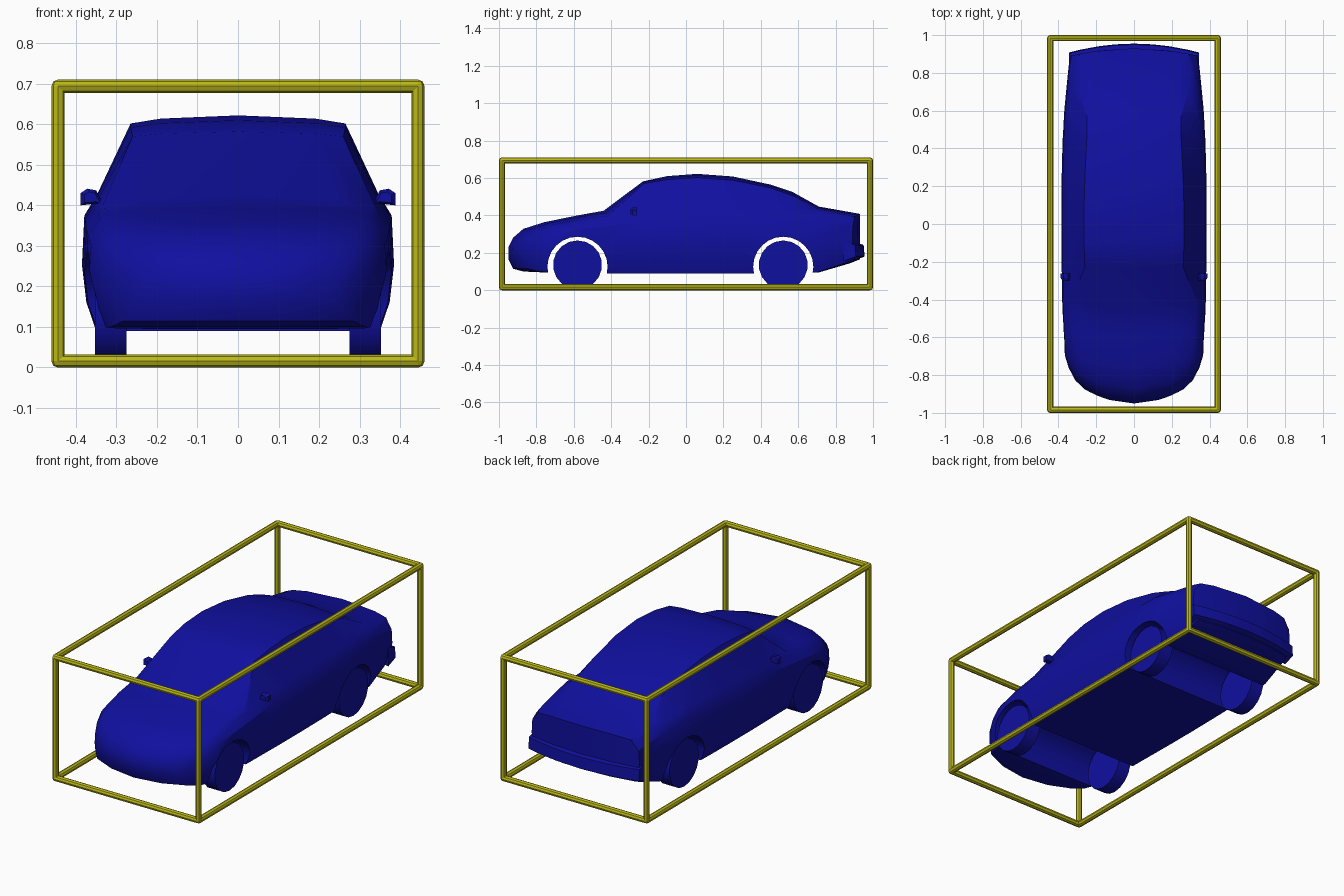
import bpy, bmesh, math
from mathutils import Vector

if "Cube" in bpy.data.objects:
    bpy.data.objects.remove(bpy.data.objects["Cube"])


def material(name, color):
    m = bpy.data.materials.new(name)
    m.diffuse_color = (*color, 1)
    m.use_nodes = True
    m.node_tree.nodes["Principled BSDF"].inputs["Base Color"].default_value = m.diffuse_color
    return m


BLUE = material("blue_paint", (0.005, 0.005, 0.35))
YELLOW = material("yellow_paint", (0.5, 0.48, 0.01))


def loft(name, rings, caps, mat):
    """Skin closed rings of points, closing both ends with the given index tuples."""
    bm = bmesh.new()
    vs = [[bm.verts.new(p) for p in ring] for ring in rings]
    n = len(vs[0])
    for a, b in zip(vs, vs[1:]):
        for i in range(n):
            j = (i + 1) % n
            bm.faces.new((a[i], a[j], b[j], b[i]))
    for ring in (vs[0], vs[-1]):
        for cap in caps:
            bm.faces.new([ring[i] for i in cap])
    bmesh.ops.recalc_face_normals(bm, faces=bm.faces)
    mesh = bpy.data.meshes.new(name)
    bm.to_mesh(mesh)
    bm.free()
    mesh.materials.append(mat)
    obj = bpy.data.objects.new(name, mesh)
    bpy.context.collection.objects.link(obj)
    return obj


def smooth(obj, angle=30):
    bpy.ops.object.select_all(action='DESELECT')
    obj.select_set(True)
    bpy.context.view_layer.objects.active = obj
    bpy.ops.object.shade_smooth_by_angle(angle=math.radians(angle))


def cylinder(name, a, b, radius, sides, mat):
    a, b = Vector(a), Vector(b)
    d = b - a
    bpy.ops.mesh.primitive_cylinder_add(vertices=sides, radius=radius, depth=d.length,
                                        location=(a + b) / 2,
                                        rotation=d.to_track_quat('Z', 'Y').to_euler())
    obj = bpy.context.object
    obj.name = name
    obj.data.materials.append(mat)
    return obj


# Body sections: y, bow, floor z, half width, shoulder z, roof edge x, roof edge z, centre z
SECTIONS = [
    (-.95, 1.1, .165, .26, .215, .19, .225, .23),
    (-.925, 1.0, .115, .31, .265, .24, .275, .28),
    (-.87, .9, .10, .345, .30, .28, .318, .328),
    (-.76, .5, .095, .368, .335, .30, .35, .363),
    (-.60, .3, .092, .376, .365, .315, .38, .396),
    (-.44, .2, .09, .38, .385, .335, .397, .425),
    (-.23, .05, .09, .383, .41, .26, .57, .582),
    (-.10, 0, .09, .385, .415, .265, .592, .61),
    (.06, 0, .09, .385, .42, .265, .602, .622),
    (.25, 0, .09, .383, .425, .26, .588, .608),
    (.45, 0, .09, .378, .43, .25, .548, .565),
    (.57, 0, .09, .372, .43, .25, .505, .525),
    (.71, -.1, .095, .36, .415, .285, .437, .447),
    (.88, -.3, .145, .345, .39, .30, .402, .417),
    (.93, -.35, .165, .335, .37, .29, .393, .408),
]


def section(y, bow, zb, w, zs, xt, zt, zc):
    h = zs - zb
    half = [(0, zb), (.5 * w, zb), (.91 * w, zb), (.972 * w, zb + .22 * h),
            (w, zb + .5 * h), (.985 * w, zb + .86 * h), (.91 * w, zs),
            (xt, zt), (.72 * xt, zt + .6 * (zc - zt)), (0, zc)]
    loop = half + [(-x, z) for x, z in half[-2:0:-1]]
    return [(x, y + bow * x * x, z) for x, z in loop]


body_caps = []
for i in range(4):
    body_caps += [(i, i + 1, 8 - i, 9 - i), (-i % 18, 9 + i, 10 + i, 17 - i)]
body = loft("car_body", [section(*s) for s in SECTIONS], body_caps, BLUE)

# Wheel tunnels cut through the body, and the wheels inside them
for end, y in (("front", -.58), ("rear", .52)):
    cutter = cylinder("arch_cutter", (-.6, y, .125), (.6, y, .125), .161, 24, BLUE)
    cutter.hide_render = True
    mod = body.modifiers.new("arch", 'BOOLEAN')
    mod.operation = 'DIFFERENCE'
    mod.solver = 'EXACT'
    mod.object = cutter
    bpy.context.view_layer.objects.active = body
    bpy.ops.object.modifier_apply(modifier=mod.name)
    bpy.data.objects.remove(cutter)
    for side, s in (("right", 1), ("left", -1)):
        wheel = cylinder(f"{end}_{side}_wheel", (s * .275, y, .135), (s * .353, y, .135),
                         .131, 18, BLUE)
        smooth(wheel)
smooth(body)

# Rear bumper bowed around the tail
profile = [(.89, .262), (.95, .242), (.955, .18), (.89, .155)]
bumper = loft("rear_bumper",
              [[(x, y - .4 * x * x, z) for y, z in profile]
               for x in (-.343, -.28, -.19, -.1, 0, .1, .19, .28, .343)],
              [(0, 1, 2, 3)], BLUE)
smooth(bumper)

# Door mirrors
outline = [(.325, .395), (.345, .405), (.388, .40), (.389, .43), (.372, .441),
           (.35, .437), (.34, .418)]
for side, s in (("right", 1), ("left", -1)):
    rings = [[(s * (.36 + (x - .36) * k), y, .418 + (z - .418) * k) for x, z in outline]
             for y, k in ((-.298, .65), (-.285, 1), (-.262, 1))]
    smooth(loft(f"{side}_mirror", rings, [tuple(range(7))], BLUE))

# Box frame of octagonal bars with rounded corners
X, Y, Z0, Z1, R = .444, .984, .016, .694, .0165
bars = []
for a in (-1, 1):
    for z in (Z0, Z1):
        bars.append(((a * X, -Y, z), (a * X, Y, z)))
        bars.append(((-X, a * Y, z), (X, a * Y, z)))
    for b in (-1, 1):
        bars.append(((a * X, b * Y, Z0), (a * X, b * Y, Z1)))
for i, (p, q) in enumerate(bars):
    cylinder(f"frame_bar_{i + 1}", p, q, R, 8, YELLOW)
for x in (-X, X):
    for y in (-Y, Y):
        for z in (Z0, Z1):
            bpy.ops.mesh.primitive_uv_sphere_add(segments=8, ring_count=4, radius=R,
                                                 location=(x, y, z))
            bpy.context.object.name = "frame_corner"
            bpy.context.object.data.materials.append(YELLOW)
